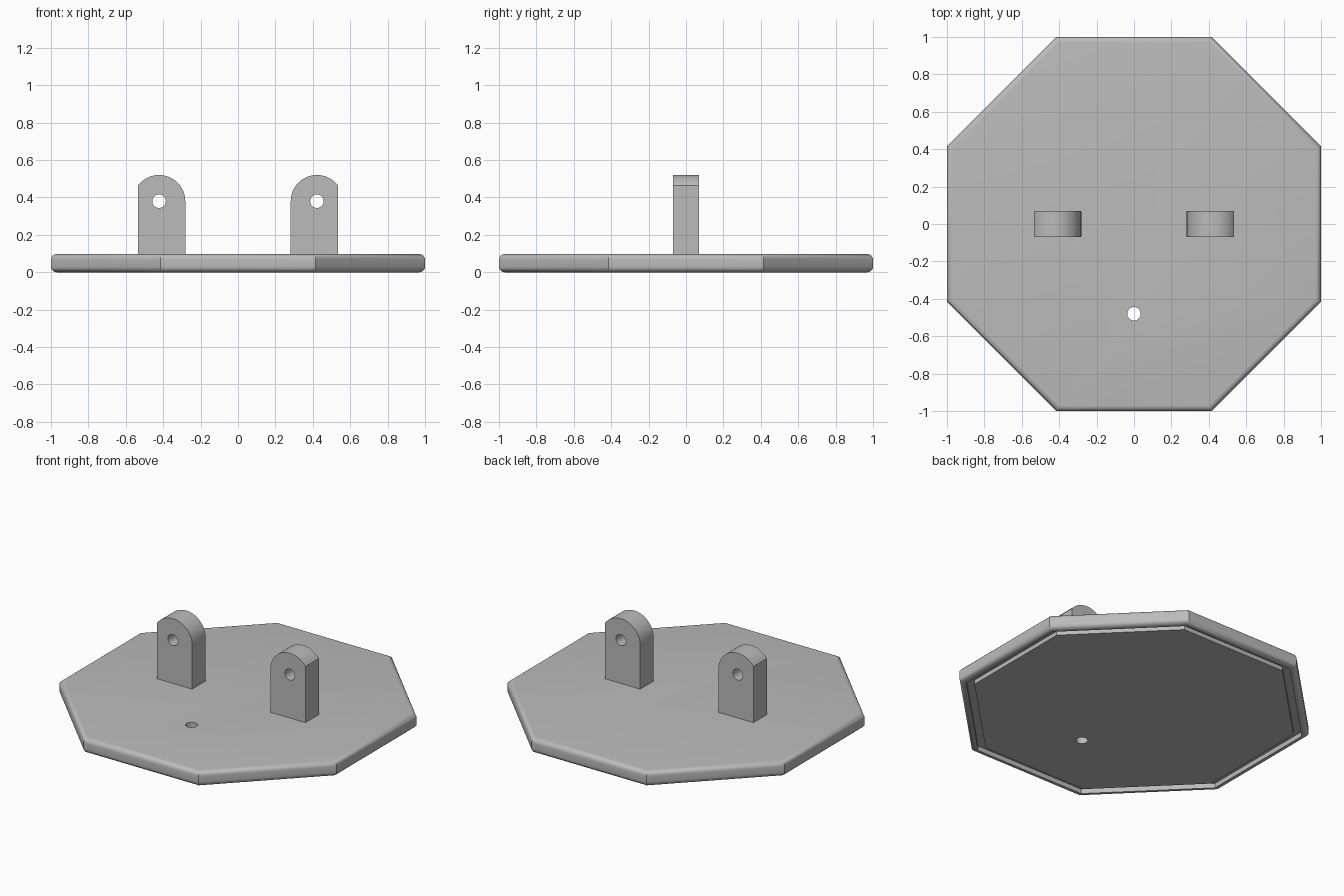
import bpy, bmesh, math

cube = bpy.data.objects.get("Cube")
if cube:
    bpy.data.objects.remove(cube)

TOP = 0.097        # plate thickness
FILLET = 0.03      # rounding of the plate edge
HOLE = 0.036       # radius of every hole

grey = bpy.data.materials.new("plain grey")
grey.use_nodes = True
grey.diffuse_color = (0.5, 0.5, 0.5, 1)
grey.node_tree.nodes["Principled BSDF"].inputs["Base Color"].default_value = (0.5, 0.5, 0.5, 1)


def make_object(name, bm):
    bmesh.ops.recalc_face_normals(bm, faces=bm.faces)
    mesh = bpy.data.meshes.new(name)
    bm.to_mesh(mesh)
    bm.free()
    mesh.materials.append(grey)
    obj = bpy.data.objects.new(name, mesh)
    bpy.context.collection.objects.link(obj)
    return obj


def activate(obj):
    bpy.ops.object.select_all(action='DESELECT')
    obj.select_set(True)
    bpy.context.view_layer.objects.active = obj


def drill(obj, location, rotation=(0, 0, 0)):
    """Cut a round through hole, then shade by angle."""
    bpy.ops.mesh.primitive_cylinder_add(vertices=32, radius=HOLE, depth=0.4,
                                        location=location, rotation=rotation)
    cutter = bpy.context.object
    cutter.data.materials.append(grey)
    cut = obj.modifiers.new("hole", 'BOOLEAN')
    cut.object = cutter
    cut.solver = 'EXACT'
    activate(obj)
    bpy.ops.object.modifier_apply(modifier=cut.name)
    bpy.data.objects.remove(cutter)
    bpy.ops.object.shade_smooth_by_angle(angle=math.radians(30))


def octagon(bm, apothem, z):
    r = apothem / math.cos(math.pi / 8)
    angles = [math.pi / 8 + i * math.pi / 4 for i in range(8)]
    return [bm.verts.new((r * math.cos(a), r * math.sin(a), z)) for a in angles]


# Octagonal plate: stacked rings give the rounded edge and the groove underneath
def edge_arc(centre_z, start):
    steps = 6
    return [(1 - FILLET + FILLET * math.cos(start - i * math.pi / 2 / steps),
             centre_z + FILLET * math.sin(start - i * math.pi / 2 / steps))
            for i in range(steps + 1)]


profile = edge_arc(TOP - FILLET, math.pi / 2) + edge_arc(FILLET, 0)
profile += [(0.96, 0), (0.96, 0.03), (0.914, 0.03), (0.914, 0.003)]
bm = bmesh.new()
rings = [octagon(bm, a, z) for a, z in profile]
for upper, lower in zip(rings, rings[1:]):
    for i in range(8):
        j = (i + 1) % 8
        bm.faces.new((upper[i], upper[j], lower[j], lower[i]))
bm.faces.new(rings[0])
bm.faces.new(rings[-1])
plate = make_object("octagonal_plate", bm)
drill(plate, (0, -0.48, TOP / 2))


# Two mirrored lugs: round on top, with the outer side cut flat
def lug(name, side):
    cx, cz, radius, inner, outer, half = 0.422, 0.38, 0.14, 0.282, 0.535, 0.069
    stop = math.acos((outer - cx) / radius)
    steps = 24
    outline = [(outer, TOP - 0.01)]
    for i in range(steps + 1):
        a = stop + (math.pi - stop) * i / steps
        outline.append((cx + radius * math.cos(a), cz + radius * math.sin(a)))
    outline.append((inner, TOP - 0.01))
    bm = bmesh.new()
    face = bm.faces.new([bm.verts.new((side * x, -half, z)) for x, z in outline])
    new = bmesh.ops.extrude_face_region(bm, geom=[face])["geom"]
    bmesh.ops.translate(bm, vec=(0, 2 * half, 0),
                        verts=[v for v in new if isinstance(v, bmesh.types.BMVert)])
    obj = make_object(name, bm)
    drill(obj, (side * cx, 0, cz), (math.pi / 2, 0, 0))


for name, side in (("left_lug", 1), ("right_lug", -1)):
    lug(name, side)
